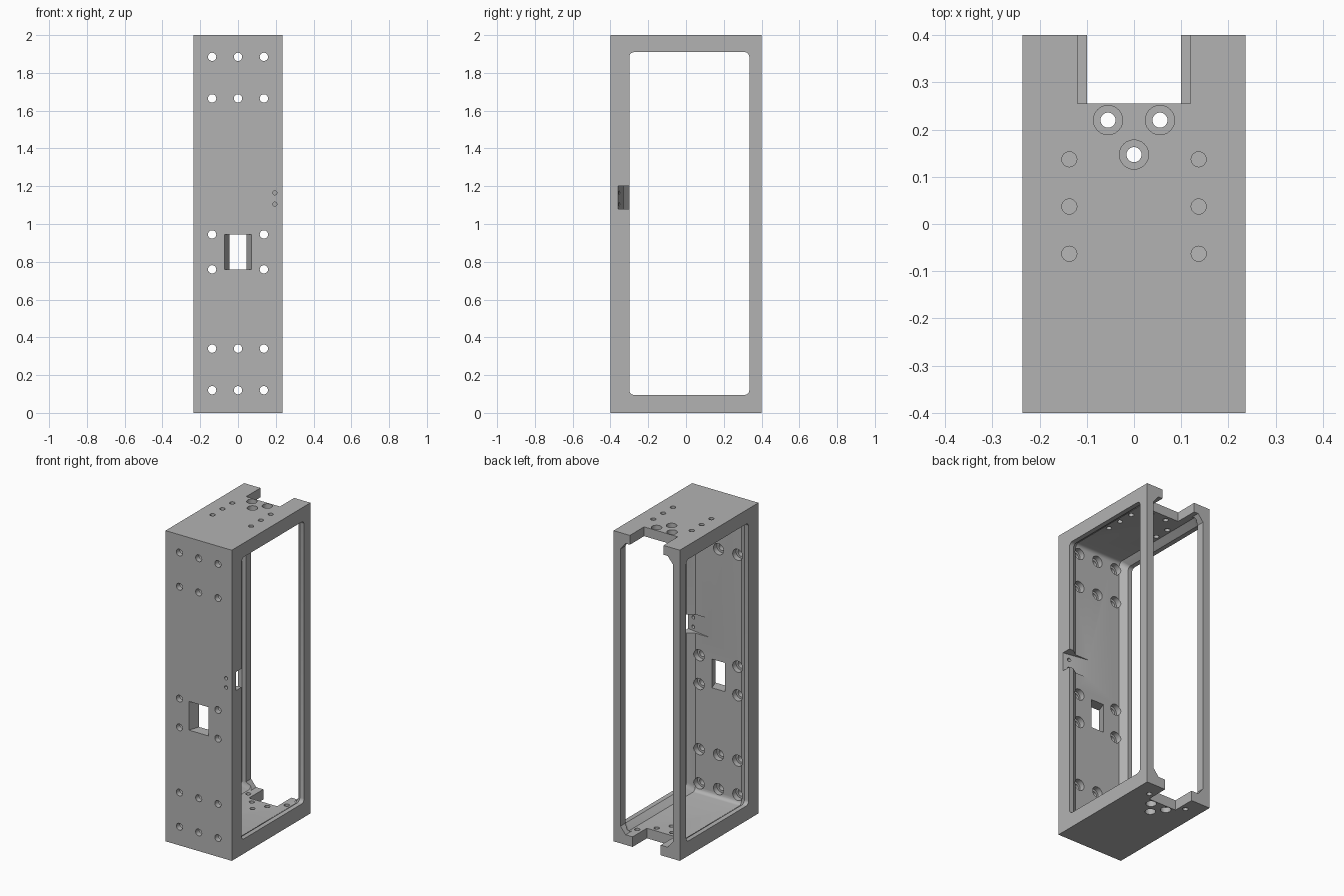
import bpy, bmesh, math
from mathutils import Matrix, Vector

if "Cube" in bpy.data.objects:
    bpy.data.objects.remove(bpy.data.objects["Cube"], do_unlink=True)

grey = bpy.data.materials.new("machined grey")
grey.use_nodes = True
grey.diffuse_color = (0.45, 0.45, 0.45, 1)
grey.node_tree.nodes["Principled BSDF"].inputs["Base Color"].default_value = (0.45, 0.45, 0.45, 1)


def loft(bm, rings):
    """Closed solid through matching rings of points."""
    loops = [[bm.verts.new(p) for p in ring] for ring in rings]
    for a, b in zip(loops, loops[1:]):
        for i in range(len(a)):
            j = (i + 1) % len(a)
            bm.faces.new((a[i], a[j], b[j], b[i]))
    bm.faces.new(loops[0][::-1])
    bm.faces.new(loops[-1])


def box(bm, x0, x1, y0, y1, z0, z1):
    loft(bm, [[(x0, y0, z), (x1, y0, z), (x1, y1, z), (x0, y1, z)] for z in (z0, z1)])


def stepped_hole(bm, origin, axis, steps):
    """Round cutter from (distance, radius) pairs along an axis."""
    turn = Vector(axis).to_track_quat("Z", "Y").to_matrix().to_4x4()
    place = Matrix.Translation(origin) @ turn
    angles = [math.tau * i / 24 for i in range(24)]
    loft(bm, [[place @ Vector((r * math.cos(a), r * math.sin(a), d)) for a in angles]
              for d, r in steps])


def rounded_rect(x, y0, y1, z0, z1, r):
    points = []
    corners = [(y1 - r, z1 - r), (y0 + r, z1 - r), (y0 + r, z0 + r), (y1 - r, z0 + r)]
    for k, (y, z) in enumerate(corners):
        for i in range(5):
            a = math.pi / 2 * (k + i / 4)
            points.append((x, y + r * math.cos(a), z + r * math.sin(a)))
    return points


def make(name, bm):
    bmesh.ops.recalc_face_normals(bm, faces=bm.faces)
    mesh = bpy.data.meshes.new(name)
    bm.to_mesh(mesh)
    bm.free()
    ob = bpy.data.objects.new(name, mesh)
    bpy.context.collection.objects.link(ob)
    mesh.materials.append(grey)
    return ob


def cut(target, bm):
    cutter = make("cutter", bm)
    cutter.hide_render = True
    mod = target.modifiers.new("cut", "BOOLEAN")
    mod.operation = "DIFFERENCE"
    mod.solver = "EXACT"
    mod.object = cutter
    bpy.context.view_layer.objects.active = target
    bpy.ops.object.modifier_apply(modifier=mod.name)
    bpy.data.objects.remove(cutter, do_unlink=True)


# Solid block
bm = bmesh.new()
box(bm, -0.236, 0.236, -0.4, 0.4, 0, 2)
frame = make("housing_frame", bm)

# Side windows flaring into the wider inner cavity
bm = bmesh.new()
rings = []
for x, g in ((-0.3, 0), (-0.206, 0), (-0.165, 0.03), (0.165, 0.03), (0.206, 0), (0.3, 0)):
    rings.append(rounded_rect(x, -0.3 - g, 0.335 + g, 0.095 - g, 1.91 + g, 0.025))
loft(bm, rings)
cut(frame, bm)

# Open back with chamfered corners
bm = bmesh.new()
outline = [(0.187, 0.11), (0.187, 1.895), (0.15, 1.94), (-0.15, 1.94),
           (-0.187, 1.895), (-0.187, 0.11), (-0.15, 0.065), (0.15, 0.065)]
loft(bm, [[(x, y, z) for x, z in outline] for y in (0.3, 0.5)])
cut(frame, bm)

# Notches in the rear of the top and bottom plates
bm = bmesh.new()
box(bm, -0.12, 0.12, 0.255, 0.5, 1.85, 2.1)
box(bm, -0.1, 0.1, 0.255, 0.5, -0.1, 0.15)
cut(frame, bm)

# Tapered front window
bm = bmesh.new()
loft(bm, [[(-w, y, 0.76), (w, y, 0.76), (w, y, 0.945), (-w, y, 0.945)]
          for y, w in ((-0.4357, 0.0828), (-0.3, 0.035))])
cut(frame, bm)

# Slanted pocket at the left side of the front wall
bm = bmesh.new()
loft(bm, [[(0.3, -0.371, z), (0.3, -0.29, z), (0.05, -0.29, z), (0.05, -0.327, z)]
          for z in (1.08, 1.2)])
cut(frame, bm)

# Front holes, counterbored from inside
bm = bmesh.new()
spots = [(x, z) for x in (-0.137, 0, 0.137) for z in (0.12, 0.34, 1.665, 1.885)]
spots += [(x, z) for x in (-0.137, 0.137) for z in (0.76, 0.945)]
for x, z in spots:
    stepped_hole(bm, (x, -0.45, z), (0, 1, 0),
                 [(0, 0.022), (0.085, 0.022), (0.085, 0.036), (0.16, 0.036)])
for z in (1.105, 1.165):
    stepped_hole(bm, (0.195, -0.45, z), (0, 1, 0), [(0, 0.011), (0.13, 0.011)])
cut(frame, bm)

# Holes in the top and bottom plates
bm = bmesh.new()
for z, way in ((2.05, -1), (-0.05, 1)):
    for x, y in ((-0.055, 0.22), (0.055, 0.22), (0, 0.147)):
        stepped_hole(bm, (x, y, z), (0, 0, way),
                     [(0, 0.031), (0.085, 0.031), (0.085, 0.016), (0.15, 0.016)])
for x in (-0.137, 0.137):
    for y in (-0.063, 0.037, 0.137):
        stepped_hole(bm, (x, y, 2.05), (0, 0, -1), [(0, 0.016), (0.15, 0.016)])
    stepped_hole(bm, (x, 0.3, -0.05), (0, 0, 1), [(0, 0.016), (0.16, 0.016)])
cut(frame, bm)

# Smooth the bores, keep machined edges sharp
bpy.ops.object.select_all(action="DESELECT")
frame.select_set(True)
bpy.context.view_layer.objects.active = frame
bpy.ops.object.shade_smooth_by_angle(angle=math.radians(25))
